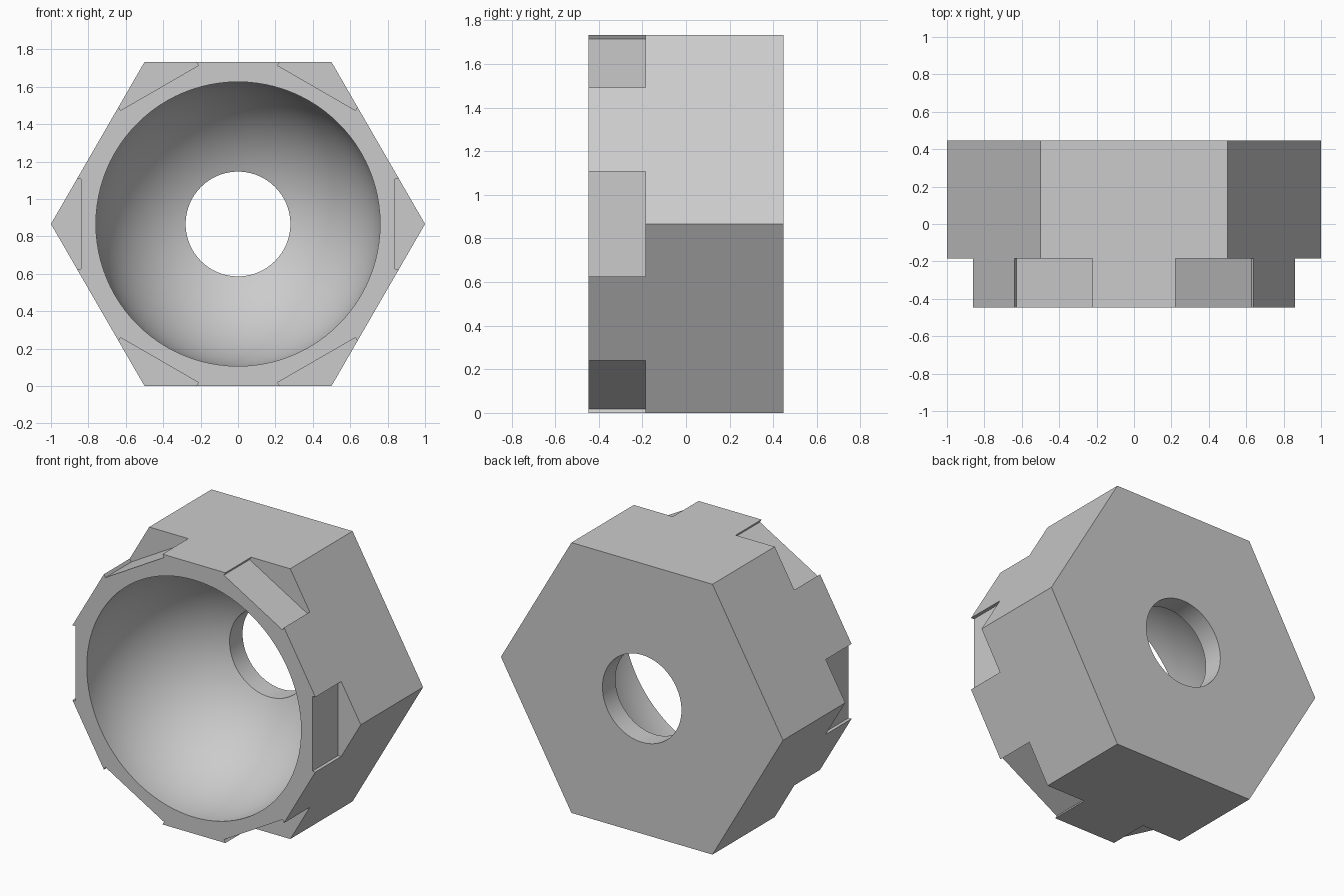
import bpy, bmesh, math
from mathutils import Matrix, Vector

cube = bpy.data.objects.get("Cube")
if cube:
    bpy.data.objects.remove(cube, do_unlink=True)

APOTHEM = math.sqrt(3) / 2      # hexagon with unit corner radius
HALF = 0.446                    # half depth of the body
HOLE = 0.28
BOWL_Y, BOWL_R = -0.394, 0.7617  # bowl centre and radius

grey = bpy.data.materials.new("grey")
grey.use_nodes = True
color = (0.6, 0.6, 0.6, 1)
grey.diffuse_color = color
grey.node_tree.nodes["Principled BSDF"].inputs["Base Color"].default_value = color


def make_object(name, bm):
    bmesh.ops.recalc_face_normals(bm, faces=bm.faces)
    mesh = bpy.data.meshes.new(name)
    bm.to_mesh(mesh)
    bm.free()
    mesh.materials.append(grey)
    obj = bpy.data.objects.new(name, mesh)
    bpy.context.collection.objects.link(obj)
    return obj


def cut(target, cutter):
    cutter.hide_render = True
    mod = target.modifiers.new(cutter.name, 'BOOLEAN')
    mod.operation, mod.solver, mod.object = 'DIFFERENCE', 'EXACT', cutter
    bpy.ops.object.select_all(action='DESELECT')
    bpy.context.view_layer.objects.active = target
    target.select_set(True)
    bpy.ops.object.modifier_apply(modifier=mod.name)
    bpy.data.objects.remove(cutter, do_unlink=True)


# Hexagonal body, corners pointing along x
bm = bmesh.new()
ring = [bm.verts.new((math.cos(k * math.pi / 3), -HALF,
                      APOTHEM + math.sin(k * math.pi / 3))) for k in range(6)]
face = bm.faces.new(ring)
new = bmesh.ops.extrude_face_region(bm, geom=[face])["geom"]
bmesh.ops.translate(bm, vec=(0, 2 * HALF, 0),
                    verts=[v for v in new if isinstance(v, bmesh.types.BMVert)])
body = make_object("hex_body", bm)

# Six flat-bottomed notches across the front corners
bm = bmesh.new()
for k in range(6):
    place = (Matrix.Translation((0, 0, APOTHEM))
             @ Matrix.Rotation(k * math.pi / 3, 4, 'Y')
             @ Matrix.Translation((0.99, -0.385, 0))
             @ Matrix.Diagonal((0.3, 0.4, 0.48, 1)))
    bmesh.ops.create_cube(bm, size=1, matrix=place)
cut(body, make_object("corner_notches", bm))

# Round bowl and through hole, turned from one profile
start = math.acos((-HALF - BOWL_Y) / BOWL_R)
end = math.asin(HOLE / BOWL_R)
profile = [(0, -0.6), (BOWL_R * math.sin(start), -0.6)]
for i in range(33):
    a = start + (end - start) * i / 32
    profile.append((BOWL_R * math.sin(a), BOWL_Y + BOWL_R * math.cos(a)))
profile += [(HOLE, 0.6), (0, 0.6)]
bm = bmesh.new()
verts = [bm.verts.new((r, y, APOTHEM)) for r, y in profile]
edges = [bm.edges.new(pair) for pair in zip(verts, verts[1:])]
bmesh.ops.spin(bm, geom=verts + edges, cent=Vector((0, 0, APOTHEM)), axis=(0, 1, 0),
               angle=2 * math.pi, steps=96, use_duplicate=False)
bmesh.ops.remove_doubles(bm, verts=bm.verts, dist=1e-5)
cut(body, make_object("bowl_and_hole", bm))

# Smooth bowl with crisp edges elsewhere
bpy.ops.object.shade_smooth_by_angle(angle=math.radians(25))
